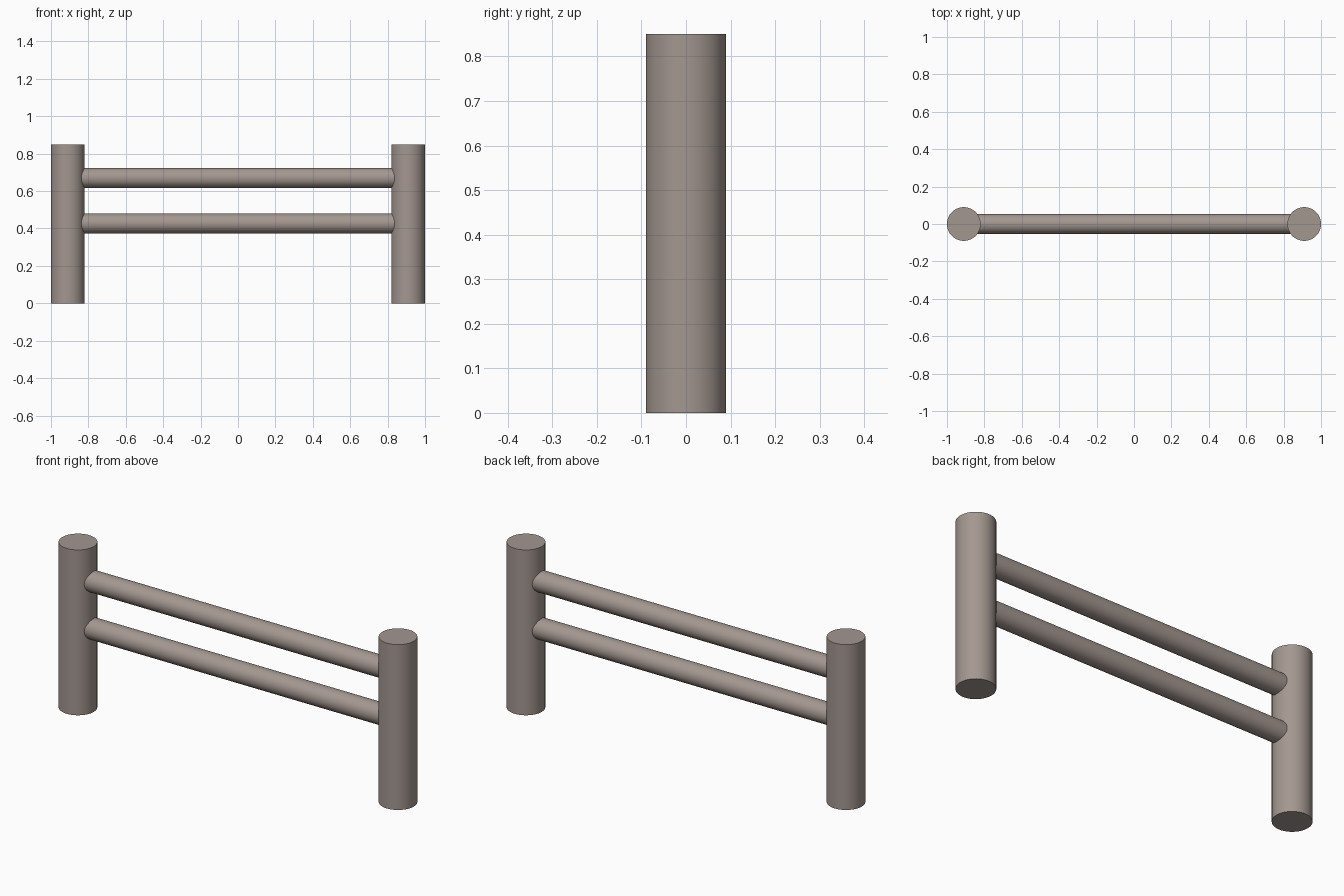
import bpy
import math

if "Cube" in bpy.data.objects:
    bpy.data.objects.remove(bpy.data.objects["Cube"])

wood = bpy.data.materials.new("weathered_wood")
wood.diffuse_color = (0.37, 0.31, 0.28, 1.0)
wood.use_nodes = True
wood.node_tree.nodes["Principled BSDF"].inputs["Base Color"].default_value = wood.diffuse_color


def pole(name, radius, length, location, rotation=(0, 0, 0)):
    """Round timber with smooth sides and flat, sharp-edged ends."""
    bpy.ops.mesh.primitive_cylinder_add(vertices=64, radius=radius, depth=length,
                                        location=location, rotation=rotation)
    obj = bpy.context.object
    obj.name = name
    obj.data.materials.append(wood)
    bpy.ops.object.shade_smooth_by_angle(angle=math.radians(30))
    return obj


POST_R, POST_H = 0.09, 0.85
POST_X = 1.0 - POST_R

# Upright posts at both ends
for side, x in (("left", -POST_X), ("right", POST_X)):
    pole(f"{side}_post", POST_R, POST_H, (x, 0, POST_H / 2))

# Horizontal rails, running into the post centres
for level, z in (("lower", 0.427), ("upper", 0.67)):
    pole(f"{level}_rail", 0.053, 2 * POST_X, (0, 0, z), (0, math.pi / 2, 0))
